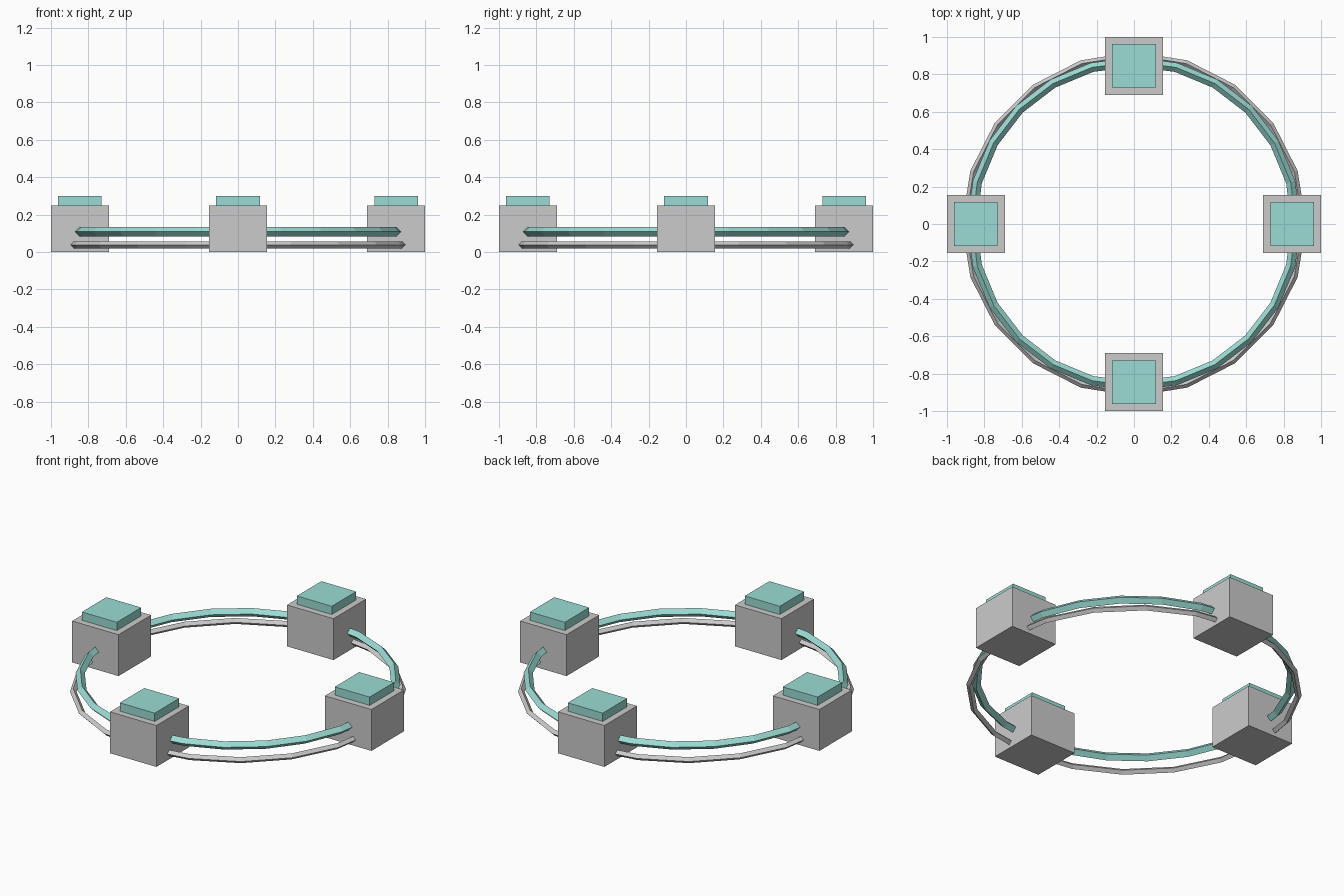
import bpy
from math import cos, sin, pi

if "Cube" in bpy.data.objects:
    bpy.data.objects.remove(bpy.data.objects["Cube"])

teal = bpy.data.materials.new("teal")
teal.diffuse_color = (0.33, 0.72, 0.66, 1)
teal.use_nodes = True
teal.node_tree.nodes["Principled BSDF"].inputs["Base Color"].default_value = teal.diffuse_color


def finish(name, mat):
    obj = bpy.context.object
    obj.name = name
    if mat:
        obj.data.materials.append(mat)


def box(name, x, y, z0, z1, width, mat=None):
    bpy.ops.mesh.primitive_cube_add(size=1, location=(x, y, (z0 + z1) / 2))
    bpy.context.object.scale = (width, width, z1 - z0)
    bpy.ops.object.transform_apply(location=False, rotation=False, scale=True)
    finish(name, mat)


def ring(name, radius, thickness, z, segments, mat=None):
    bpy.ops.mesh.primitive_torus_add(
        major_radius=radius, minor_radius=thickness,
        major_segments=segments, minor_segments=4, location=(0, 0, z))
    finish(name, mat)


# Four posts with teal caps, evenly spaced around the circle
for i in range(4):
    x, y = 0.845 * cos(i * pi / 2), 0.845 * sin(i * pi / 2)
    box(f"post_{i + 1}", x, y, 0, 0.25, 0.31)
    box(f"post_cap_{i + 1}", x, y, 0.25, 0.30, 0.233, teal)

# Two diamond-section rails running through the posts
ring("lower_rail", 0.902, 0.018, 0.038, 20)
ring("upper_rail", 0.867, 0.025, 0.109, 24, teal)
